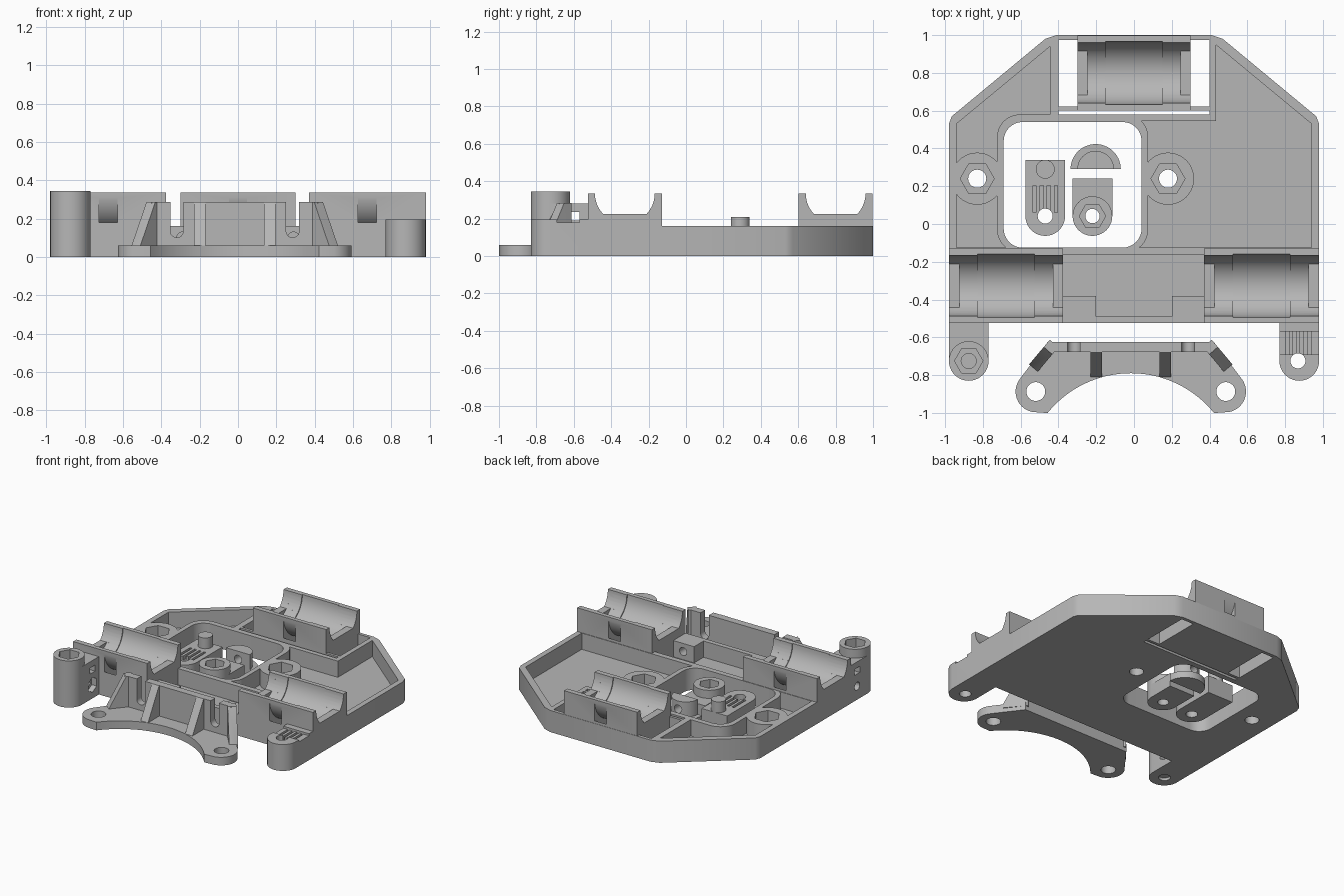
import bpy, bmesh
from math import sin, cos, pi, radians
from mathutils import Matrix, Vector

cube = bpy.data.objects.get("Cube")
if cube:
    bpy.data.objects.remove(cube, do_unlink=True)

grey = bpy.data.materials.new("plastic_grey")
grey.use_nodes = True
grey.diffuse_color = (0.47, 0.47, 0.47, 1)
grey.node_tree.nodes["Principled BSDF"].inputs["Base Color"].default_value = grey.diffuse_color
parts = []


def arc(u, v, r, a0, a1, n=16):
    return [(u + r * cos(radians(a0 + (a1 - a0) * i / n)),
             v + r * sin(radians(a0 + (a1 - a0) * i / n))) for i in range(n + 1)]


def ring(u, v, r, n=40, turn=0):
    return arc(u, v, r, turn, turn + 360, n)[:-1]


def rect(u0, u1, v0, v1):
    return [(u0, v0), (u1, v0), (u1, v1), (u0, v1)]


def rounded(u0, u1, v0, v1, r):
    return (arc(u1 - r, v1 - r, r, 0, 90, 8) + arc(u0 + r, v1 - r, r, 90, 180, 8)
            + arc(u0 + r, v0 + r, r, 180, 270, 8) + arc(u1 - r, v0 + r, r, 270, 360, 8))


def prism(pts, a, b, axis="z", name="cutter"):
    """Extrude a 2D profile along an axis from a to b."""
    place = {"z": lambda u, v: (u, v, a), "x": lambda u, v: (a, u, v),
             "y": lambda u, v: (u, a, v)}[axis]
    bm = bmesh.new()
    face = bm.faces.new([bm.verts.new(place(*p)) for p in pts])
    out = bmesh.ops.extrude_face_region(bm, geom=[face])
    step = Vector([(b - a) if axis == k else 0 for k in "xyz"])
    bmesh.ops.translate(bm, vec=step, verts=[g for g in out["geom"] if isinstance(g, bmesh.types.BMVert)])
    bmesh.ops.recalc_face_normals(bm, faces=bm.faces)
    mesh = bpy.data.meshes.new(name)
    bm.to_mesh(mesh)
    bm.free()
    mesh.materials.append(grey)
    ob = bpy.data.objects.new(name, mesh)
    bpy.context.collection.objects.link(ob)
    return ob


def combine(ob, op, tools):
    """Apply a boolean with each tool, then remove the tool."""
    for tool in tools:
        mod = ob.modifiers.new("bool", "BOOLEAN")
        mod.operation, mod.solver, mod.object = op, "EXACT", tool
        dg = bpy.context.evaluated_depsgraph_get()
        mesh = bpy.data.meshes.new_from_object(ob.evaluated_get(dg))
        ob.modifiers.clear()
        ob.data = mesh
        bpy.data.objects.remove(tool, do_unlink=True)


def add(ob, *tools):
    combine(ob, "UNION", tools)


def cut(ob, *tools):
    combine(ob, "DIFFERENCE", tools)


def part(name, pts, a, b, axis="z"):
    ob = prism(pts, a, b, axis, name)
    parts.append(ob)
    return ob


# carriage tray with chamfered rear corners
half = [(0.98, -0.525), (0.98, 0.53), (0.965, 0.57), (0.47, 0.98), (0.41, 1.0)]
tray = part("carriage_tray", half + [(-x, y) for x, y in reversed(half)], 0, 0.16)
inner = [(0.94, -0.125), (0.94, 0.53), (0.42, 0.96)]
cut(tray, prism(inner + [(-x, y) for x, y in reversed(inner)], 0.04, 0.3))
cut(tray, prism(rect(-0.375, 0.375, -0.49, -0.165), 0.04, 0.3))

# inner walls, bosses and nut blocks
add(tray, prism(rect(-0.445, 0.435, 0.545, 0.985), 0.02, 0.16),
    prism(rounded(-0.725, 0.075, -0.15, 0.58, 0.12), 0.02, 0.16))
bosses = [(-0.83, 0.24), (0.18, 0.24)]
for x, y in bosses:
    add(tray, prism(ring(x, y, 0.138), 0.02, 0.16))
for s in (-1, 1):
    add(tray, prism(rect(s * 0.29 - 0.09, s * 0.29 + 0.09, -0.5, -0.38), 0.02, 0.16))
    cut(tray, prism(ring(s * 0.29, 0.1, 0.03, 16), -0.6, -0.36, "y"))

# window, boss holes and rear openings
cut(tray, prism(rounded(-0.69, 0.04, -0.125, 0.54, 0.1), -0.1, 0.3))
for x, y in bosses:
    cut(tray, prism(ring(x, y, 0.048, 20), -0.1, 0.3),
        prism(ring(x, y, 0.09, 6), 0.08, 0.3))
cut(tray, prism(rect(-0.4, 0.4, 0.58, 0.602), -0.1, 0.3),
    prism(rect(-0.4, -0.3, 0.622, 0.975), -0.1, 0.3),
    prism(rect(0.3, 0.4, 0.622, 0.975), -0.1, 0.3))

# bearing holders: block, stepped trough, curved strap slot
TOP = 0.335
for x0, x1, y in ((-0.98, -0.375, -0.327), (0.37, 0.98, -0.327), (-0.3, 0.3, 0.8)):
    mid = (x0 + x1) / 2
    add(tray, prism(rect(x0, x1, y - 0.198, y + 0.198), 0.0, TOP, "z"))
    lip = [p for p in arc(y, TOP, 0.16, -43.4, 223.4, 30)]
    cut(tray, prism(lip, x0 - 0.1, x1 + 0.1, "x"),
        prism(ring(y, TOP, 0.16, 48), x0 + 0.055, x1 - 0.055, "x"),
        prism(ring(y, TOP, 0.167, 48), mid - 0.15, mid + 0.15, "x"))
    slot = arc(y, TOP, 0.252, 180, 360, 30) + arc(y, TOP, 0.2, 360, 180, 30)
    cut(tray, prism(slot, mid - 0.048, mid + 0.048, "x"))

# tall belt post with strap slot and side screw
add(tray, prism(rect(-0.98, -0.77, -0.725, -0.5), 0, 0.28),
    prism(ring(-0.875, -0.725, 0.105), 0, 0.345))
cut(tray, prism(rect(-0.63, -0.57, 0.19, 0.235), -1.1, -0.7, "x"),
    prism(ring(-0.875, -0.725, 0.075, 6), 0.27, 0.4),
    prism(ring(-0.875, -0.725, 0.04, 20), -0.1, 0.4),
    prism(ring(-0.6, 0.1, 0.03, 16), -1.1, -0.7, "x"),
    prism(ring(-0.6, 0.1, 0.055, 6, 30), -0.81, -0.7, "x"))
# the tall post socket is closed below by a screw plug
part("post_plug", ring(-0.875, -0.725, 0.041, 20), 0.02, 0.24)


def teeth(ob, x, y0, y1, top):
    """Belt grooves sunk into a clamp face."""
    for i in range(4):
        u = x - 0.066 + i * 0.038
        cut(ob, prism(rect(u, u + 0.018, y0, y1), top - 0.03, top + 0.1))


# short belt post with grooves
add(tray, prism(rect(0.77, 0.98, -0.725, -0.5), 0, 0.195),
    prism(ring(0.875, -0.725, 0.105), 0, 0.195))
cut(tray, prism(ring(0.868, -0.725, 0.04, 20), -0.1, 0.4),
    prism(rect(0.7, 1.1, -0.69, -0.57), 0.18, 0.4))
teeth(tray, 0.87, -0.69, -0.57, 0.18)

# front bracket: base plate with ears and a curved cutout
C = -0.017
side = [(0.44, -0.625)] + arc(0.5, -0.887, 0.11, 38, -80, 14) + [(0.45, -1.0)]
bow = arc(0, -1.356, 0.566, 39, 141, 32)
outline = side + bow + [(-x, y) for x, y in reversed(side)]
bracket = part("front_bracket", [(x + C, y) for x, y in outline], 0, 0.06)
add(bracket, prism(rect(C - 0.435, C + 0.435, -0.678, -0.625), 0.03, 0.285))
rib = [(-0.65, 0.03), (-0.81, 0.03), (-0.81, 0.06), (-0.68, 0.285), (-0.65, 0.285)]
corner = [(0.03, 0.03), (-0.14, 0.03), (-0.14, 0.06), (-0.02, 0.285), (0.03, 0.285)]
for s in (-1, 1):
    x = C + s * 0.182
    add(bracket, prism(rib, x - 0.03, x + 0.03, "x"))
    brace = prism(corner, -0.03, 0.03, "x")
    brace.data.transform(Matrix.Translation((C + s * 0.425, -0.655, 0))
                         @ Matrix.Rotation(s * radians(40), 4, "Z"))
    add(bracket, brace)
    x = C + s * 0.302
    cut(bracket, prism(arc(x, 0.135, 0.034, 180, 360, 12) + [(x + 0.034, 0.4), (x - 0.034, 0.4)],
                       -0.75, -0.55, "y"),
        prism(ring(C + s * 0.503, -0.887, 0.05, 24), -0.1, 0.2))

# loose belt clamp with grooves and a peg
clamp = part("belt_clamp", arc(-0.47, 0.042, 0.105, 180, 360, 20) + [(-0.365, 0.34), (-0.575, 0.34)], 0, 0.13)
add(clamp, prism(ring(-0.47, 0.29, 0.05, 24), 0.1, 0.21))
cut(clamp, prism(ring(-0.47, 0.042, 0.04, 20), -0.1, 0.3))
teeth(clamp, -0.47, 0.06, 0.205, 0.13)

# loose nut clamp
nut = part("nut_clamp", arc(-0.22, 0.042, 0.105, 180, 360, 20) + [(-0.115, 0.24), (-0.325, 0.24)], 0, 0.1)
add(nut, prism(ring(-0.22, 0.042, 0.105), 0.05, 0.16))
cut(nut, prism(ring(-0.22, 0.042, 0.07, 6), 0.1, 0.3),
    prism(ring(-0.22, 0.042, 0.038, 20), -0.1, 0.3))

# loose half-round tensioner
tens = part("half_round_tensioner", arc(-0.203, 0.29, 0.133, 0, 180, 28), 0, 0.05)
add(tens, prism(arc(-0.203, 0.29, 0.097, 0, 180, 24), 0.02, 0.16))
cut(tens, prism(ring(-0.203, 0.1, 0.03, 16), 0.2, 0.5, "y"))

# smooth curves, crisp edges
bpy.ops.object.select_all(action="DESELECT")
for ob in parts:
    ob.select_set(True)
bpy.context.view_layer.objects.active = parts[0]
bpy.ops.object.shade_smooth_by_angle(angle=radians(30))
